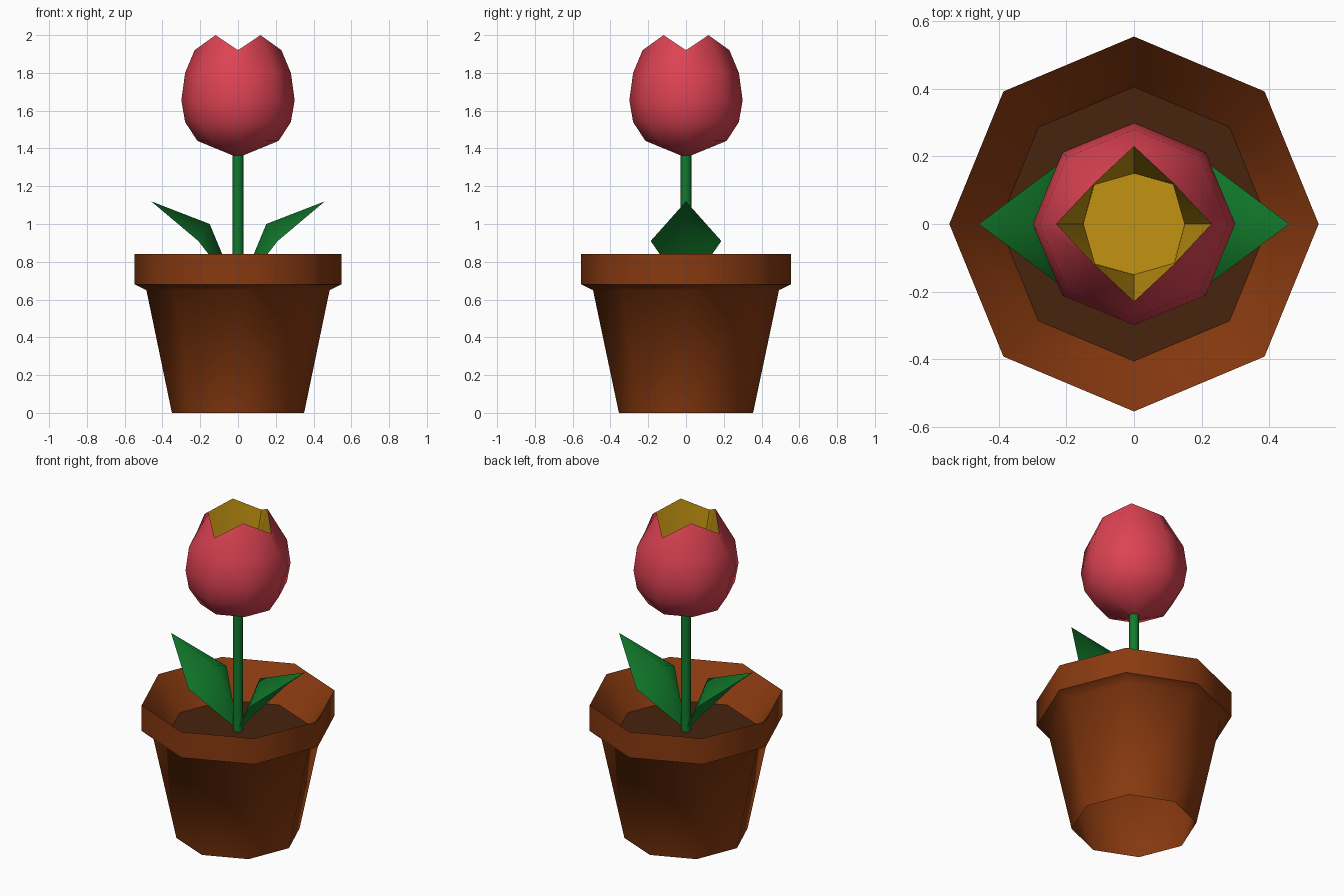
import bpy, math

if "Cube" in bpy.data.objects:
    bpy.data.objects.remove(bpy.data.objects["Cube"])


def material(name, rgb):
    m = bpy.data.materials.new(name)
    m.diffuse_color = (*rgb, 1)
    m.use_nodes = True
    m.node_tree.nodes["Principled BSDF"].inputs["Base Color"].default_value = m.diffuse_color
    return m


TERRACOTTA = material("terracotta brown", (0.25, 0.042, 0.005))
SOIL = material("dark soil brown", (0.065, 0.017, 0.004))
RED = material("petal red", (0.72, 0.055, 0.085))
YELLOW = material("inner yellow", (0.54, 0.29, 0.006))
GREEN = material("leaf green", (0.006, 0.20, 0.025))


def make(name, verts, faces, mat, angle=60):
    me = bpy.data.meshes.new(name)
    me.from_pydata(verts, [], faces)
    me.materials.append(mat)
    me.update()
    ob = bpy.data.objects.new(name, me)
    bpy.context.collection.objects.link(ob)
    bpy.ops.object.select_all(action='DESELECT')
    ob.select_set(True)
    bpy.context.view_layer.objects.active = ob
    bpy.ops.object.shade_smooth_by_angle(angle=math.radians(angle))
    return ob


def loft(name, rings, mat, y_scale=1.0, cap_start=False, cap_end=False):
    """Eight-sided loft; a ring is (r, z) or (r, z, r_diagonal, z_diagonal)."""
    verts, faces = [], []
    for ring in rings:
        pairs = (ring[:2], ring[-2:])      # corners on the axes / on the diagonals
        for i in range(8):
            r, z = pairs[i % 2]
            a = i * math.pi / 4
            verts.append((r * math.cos(a), r * math.sin(a) * y_scale, z))
    for k in range(len(rings) - 1):
        for i in range(8):
            j = (i + 1) % 8
            faces.append((k * 8 + i, k * 8 + j, k * 8 + 8 + j, k * 8 + 8 + i))
    if cap_start:
        faces.append(tuple(range(7, -1, -1)))
    if cap_end:
        n = (len(rings) - 1) * 8
        faces.append(tuple(range(n, n + 8)))
    return make(name, verts, faces, mat)


# Pot: open underneath, sharp lip sloping in to the soil
loft("pot", [(0.35, 0), (0.485, 0.65), (0.547, 0.68), (0.547, 0.84), (0.40, 0.64)],
     TERRACOTTA, y_scale=1.015)
loft("soil", [(0.40, 0.64), (0.02, 0.64)], SOIL, y_scale=1.015, cap_end=True)

# Stem
loft("stem", [(0.028, 0.64), (0.028, 1.03), (0.028, 1.40)], GREEN)

# Flower cup with four tips on the diagonals, and its yellow inside
RIM = (0.23, 1.92, 0.168, 2.0)
loft("petals", [(0.02, 1.36), (0.215, 1.44), (0.28, 1.54), (0.30, 1.655),
                (0.28, 1.80), RIM], RED, cap_start=True)
loft("flower_inside", [RIM, (0.15, 1.62, 0.165, 1.62)], YELLOW, cap_end=True)

# Leaves: ridged kite shapes on both sides
for name, s in (("leaf_right", 1), ("leaf_left", -1)):
    pts = [(0, 0, 0.64), (0.21, -0.187, 0.91), (0.46, 0, 1.12),
           (0.21, 0.187, 0.91), (0.15, 0, 1.0)]
    tris = [(0, 1, 4), (1, 2, 4), (2, 3, 4), (3, 0, 4)]
    if s < 0:
        tris = [t[::-1] for t in tris]
    make(name, [(s * x, y, z) for x, y, z in pts], tris, GREEN)
